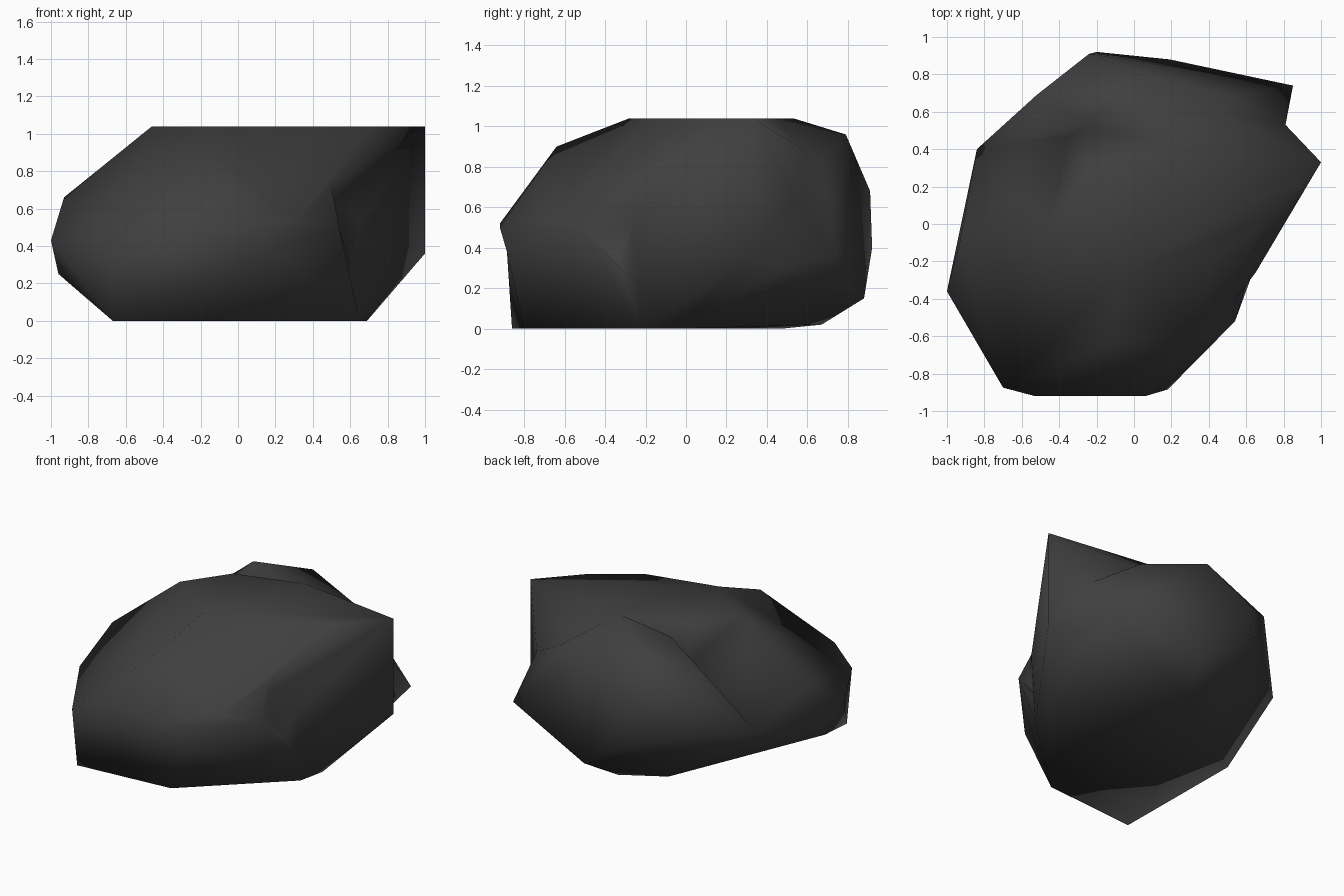
import bpy
import bmesh

default_cube = bpy.data.objects.get("Cube")
if default_cube:
    bpy.data.objects.remove(default_cube, do_unlink=True)


def make_material(name, colour):
    material = bpy.data.materials.new(name)
    material.use_nodes = True
    material.diffuse_color = colour
    shader = material.node_tree.nodes["Principled BSDF"]
    shader.inputs["Base Color"].default_value = colour
    shader.inputs["Roughness"].default_value = 0.9
    return material


def make_hull(name, corners, material):
    """Wrap a faceted stone skin around a handful of corner points."""
    mesh = bpy.data.meshes.new(name)
    bm = bmesh.new()
    for corner in corners:
        bm.verts.new(corner)
    result = bmesh.ops.convex_hull(bm, input=bm.verts)
    loose = {e for e in result["geom_interior"] + result["geom_unused"]
             if isinstance(e, bmesh.types.BMVert)}
    bmesh.ops.delete(bm, geom=list(loose), context="VERTS")
    bmesh.ops.recalc_face_normals(bm, faces=bm.faces)
    bm.to_mesh(mesh)
    bm.free()
    mesh.materials.append(material)
    stone = bpy.data.objects.new(name, mesh)
    bpy.context.collection.objects.link(stone)
    return stone


def fuse(base, lump):
    """Join a lump into the base stone, leaving a valley where they meet."""
    lump.hide_render = True
    modifier = base.modifiers.new("fuse", "BOOLEAN")
    modifier.operation = "UNION"
    modifier.solver = "EXACT"
    modifier.object = lump
    bpy.context.view_layer.objects.active = base
    base.select_set(True)
    bpy.ops.object.modifier_apply(modifier=modifier.name)
    bpy.data.objects.remove(lump, do_unlink=True)


charcoal = make_material("charcoal stone", (0.05, 0.05, 0.05, 1))

# Corners shared between the main boulder and its lumps
right_foot = (0.69, -0.03, 0)
side_foot = (0.65, -0.22, 0)
front_foot = (0.03, -0.8, 0)
crown_right = (0.44, -0.16, 1.04)
crown_front = (-0.07, -0.28, 1.04)
right_cheek = (0.54, -0.52, 0.5)
front_right = (0.18, -0.885, 0.38)
front_left = (-0.7, -0.875, 0.4)
back_shared = [(0.22, 0.44, 1.04), (0.81, 0.53, 0.65), (0.19, 0.88, 0.15),
               (-0.2, 0.92, 0.4), (-0.24, 0.91, 0.68), (0.07, 0.67, 0.02),
               (-0.84, 0.4, 0.46), (-0.19, 0.47, 0)]

# Main boulder: flat crown, angular waist, narrow foot
crown = [(1, 0.33, 1.04), (0.73, 0.04, 1.04), crown_right, crown_front,
         (-0.46, 0, 1.04), (-0.25, 0.3, 1.04)]
waist = [(1, 0.33, 0.36), (0.65, -0.26, 0.52), front_right, front_left,
         (-1, -0.36, 0.43), (-0.93, -0.09, 0.66)]
foot = [right_foot, side_foot, front_foot, (-0.67, -0.86, 0), (-0.96, -0.2, 0.25)]
boulder = make_hull("boulder", crown + waist + foot + back_shared, charcoal)

# Back shoulder: the spur that leaves a notch beside the crown
spur = [(0.85, 0.74, 0.36), (0.52, 0.68, 0.83), (0.04, 0.79, 0.96),
        (-0.25, 0.53, 1.04), (-0.52, 0.69, 0.82)]
fuse(boulder, make_hull("back_shoulder", spur + back_shared + [right_foot], charcoal))

# Right cheek: the low swelling between crown and foot
cheek = [right_cheek, crown_right, crown_front, front_right, side_foot, front_foot]
fuse(boulder, make_hull("right_cheek", cheek, charcoal))

# Front brow: the blunt ridge running down from the crown
brow = [(-0.14, -0.64, 0.9), (-0.53, -0.92, 0.52), (0.06, -0.92, 0.5),
        crown_front, front_left, front_right, right_cheek, right_foot]
fuse(boulder, make_hull("front_brow", brow, charcoal))

# Clean slivers along the seams and shade softly
bm = bmesh.new()
bm.from_mesh(boulder.data)
bmesh.ops.remove_doubles(bm, verts=bm.verts, dist=0.01)
bmesh.ops.recalc_face_normals(bm, faces=bm.faces)
bm.to_mesh(boulder.data)
bm.free()
bpy.ops.object.shade_smooth()
